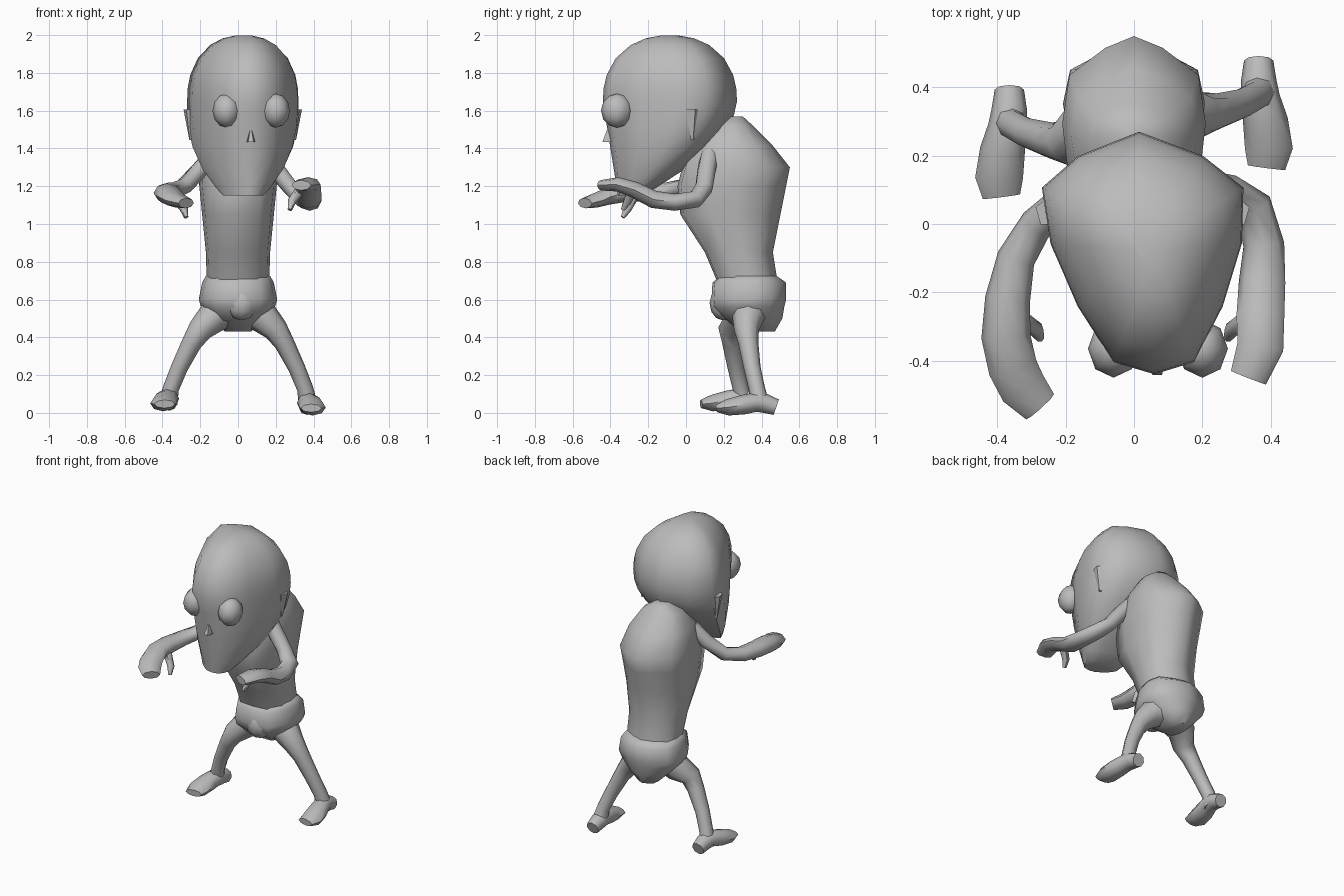
import bpy, bmesh, math
from mathutils import Vector, Matrix

if "Cube" in bpy.data.objects:
    bpy.data.objects.remove(bpy.data.objects["Cube"])

shade = 0.5
grey = bpy.data.materials.new("plain grey")
grey.use_nodes = True
grey.diffuse_color = (shade, shade, shade, 1)
grey.node_tree.nodes["Principled BSDF"].inputs["Base Color"].default_value = grey.diffuse_color


def finish(name, bm):
    """Turn the bmesh into a smooth shaded object with the grey material."""
    bmesh.ops.recalc_face_normals(bm, faces=bm.faces)
    mesh = bpy.data.meshes.new(name)
    bm.to_mesh(mesh)
    bm.free()
    mesh.materials.append(grey)
    part = bpy.data.objects.new(name, mesh)
    bpy.context.collection.objects.link(part)
    bpy.ops.object.select_all(action="DESELECT")
    part.select_set(True)
    bpy.context.view_layer.objects.active = part
    bpy.ops.object.shade_smooth_by_angle(angle=math.radians(60))


def loft(name, rings):
    """Bridge rings of points and cap both ends."""
    bm = bmesh.new()
    loops = [[bm.verts.new(point) for point in ring] for ring in rings]
    count = len(loops[0])
    for lower, upper in zip(loops, loops[1:]):
        for i in range(count):
            j = (i + 1) % count
            bm.faces.new((lower[i], lower[j], upper[j], upper[i]))
    bm.faces.new(loops[0])
    bm.faces.new(loops[-1])
    finish(name, bm)


def slices(name, outline, levels, centre=0, turn=0):
    """Stack horizontal slices: height, front y, back y, half width."""
    mirrored = [(-u, v) for u, v in reversed(outline) if u > 0]
    rings = []
    for z, front, back, width in levels:
        rings.append([(centre + turn * (1 - v) + u * width, front + v * (back - front), z)
                      for u, v in outline + mirrored])
    loft(name, rings)


def limb(name, path, up, flatness=lambda t: 1, sides=8):
    """Tube along points x, y, z, half width; flatness sets thickness along it."""
    points = [Vector(step[:3]) for step in path]
    last = len(points) - 1
    rings = []
    for i, (point, step) in enumerate(zip(points, path)):
        along = (points[min(i + 1, last)] - points[max(i - 1, 0)]).normalized()
        across = along.cross(Vector(up)).normalized() * step[3]
        over = across.cross(along) * flatness(i / last)
        angles = [math.tau * k / sides for k in range(sides)]
        rings.append([point + across * math.cos(a) + over * math.sin(a) for a in angles])
    loft(name, rings)


def ball(name, location, size):
    bm = bmesh.new()
    bmesh.ops.create_uvsphere(bm, u_segments=8, v_segments=6, radius=1,
                              matrix=Matrix.LocRotScale(Vector(location), None, Vector(size)))
    finish(name, bm)


def spike(name, location, size, base, tip, sides):
    bm = bmesh.new()
    bmesh.ops.create_cone(bm, cap_ends=True, segments=sides, radius1=base, radius2=tip, depth=2,
                          matrix=Matrix.LocRotScale(Vector(location), None, Vector(size)))
    finish(name, bm)


# Head: a broad blunt jaw below the brow and a full dome above it
brow, brow_front, brow_back, brow_width = 1.65, -.44, .27, .295
levels = []
for t in (1, .92, .72, .48, .3, .15):
    levels.append((brow - t / 2, brow_front + .08 * t, brow_back - t ** 1.8 / 2,
                   brow_width * (1 - .65 * t ** 2.6)))
for t in (0, .2, .4, .65, .85, .95, .995):
    shrink = (1 - t ** 2.3) ** .46
    middle, depth = (brow_front + brow_back) / 2, (brow_back - brow_front) / 2
    levels.append((brow + .35 * t, middle - depth * shrink, middle + depth * shrink,
                   brow_width * shrink))
skull = [(0, 0), (.4, .05), (.72, .28), (.95, .54), (1, .77), (.62, .9), (0, 1)]
slices("head", skull, levels, centre=.015, turn=.045)

# Eyes, nose and ears
spike("nose", (.068, -.41, 1.465), (.024, .04, .03), 1, .3, 5)
for side, s in (("right", -1), ("left", 1)):
    ball(side + "_eye", (.07 + .13 * s, -.365, 1.6), (.075, .085, .09))
    spike(side + "_ear", (.025 + .275 * s, .035, 1.525), (.04, .045, .08), .2, 1, 5)

# Hunched torso
body = [(0, 0), (.6, .03), (.92, .3), (1, .55), (.9, .8), (.4, .94), (0, 1)]
slices("torso", body, [
    (.66, .18, .49, .165), (.85, .1, .46, .17), (1.05, -.03, .5, .19),
    (1.2, -.045, .53, .205), (1.3, -.02, .55, .21), (1.42, .03, .455, .185),
    (1.52, .13, .355, .125), (1.57, .22, .3, .05)])

# Shorts with a pouch at the front
slices("shorts", body, [
    (.43, .3, .47, .07), (.5, .2, .51, .14), (.56, .14, .52, .195),
    (.6, .135, .53, .208), (.69, .14, .53, .19), (.725, .18, .48, .17)])
ball("shorts_pouch", (.02, .195, .58), (.085, .07, .09))

# Legs and feet; the right one stands a little further forward
for side, s, step, lift in (("left", 1, 0, 0), ("right", -1, -.085, .022)):
    hip = step / 2
    limb(side + "_leg", [
        (s * .07, .34 + hip, .55, .1), (s * .14, .33 + hip, .5, .085),
        (s * .2, .32 + step, .44, .066), (s * .245, .33 + step, .37, .053),
        (s * .31, .35 + step, .24, .045), (s * .355, .375 + step, .13, .043),
        (s * .37, .39 + step, .05, .05)], (0, 1, 0))
    limb(side + "_foot", [
        (s * .365, .478 + step, .03 + lift, .043), (s * .365, .42 + step, .05 + lift, .052),
        (s * .37, .37 + step, .057 + lift, .057), (s * .385, .3 + step, .043 + lift, .066),
        (s * .395, .22 + step, .029 + lift, .07), (s * .388, .165 + step, .025 + lift, .055)],
        (0, 0, 1), lambda t: 1 - .6 * t * t)

# Arms reaching forward, each ending in a flat mitten hand
def mitten(t):
    return 1 - .5 * t

limb("left_arm", [
    (.12, .13, 1.38, .05), (.2, .11, 1.29, .05), (.28, .095, 1.19, .05),
    (.35, .05, 1.13, .056), (.38, -.06, 1.115, .06), (.375, -.17, 1.13, .068),
    (.37, -.27, 1.18, .07), (.37, -.36, 1.21, .068), (.335, -.45, 1.205, .055)], (0, 0, 1), mitten)
limb("right_arm", [
    (-.12, .11, 1.38, .05), (-.2, .07, 1.29, .05), (-.285, 0, 1.2, .05),
    (-.345, -.1, 1.175, .056), (-.37, -.22, 1.17, .066), (-.375, -.33, 1.165, .072),
    (-.355, -.42, 1.145, .072), (-.325, -.48, 1.125, .07), (-.275, -.535, 1.11, .055)], (0, 0, 1), mitten)

# Thumbs hanging from the hands
for side, s, drop in (("left", 1, 0), ("right", -1, .04)):
    limb(side + "_thumb", [(s * .33, -.28, 1.18 - drop, .027), (s * .285, -.31, 1.12 - drop, .023),
                           (s * .275, -.335, 1.075 - drop, .012)], (0, 1, 0), sides=6)
